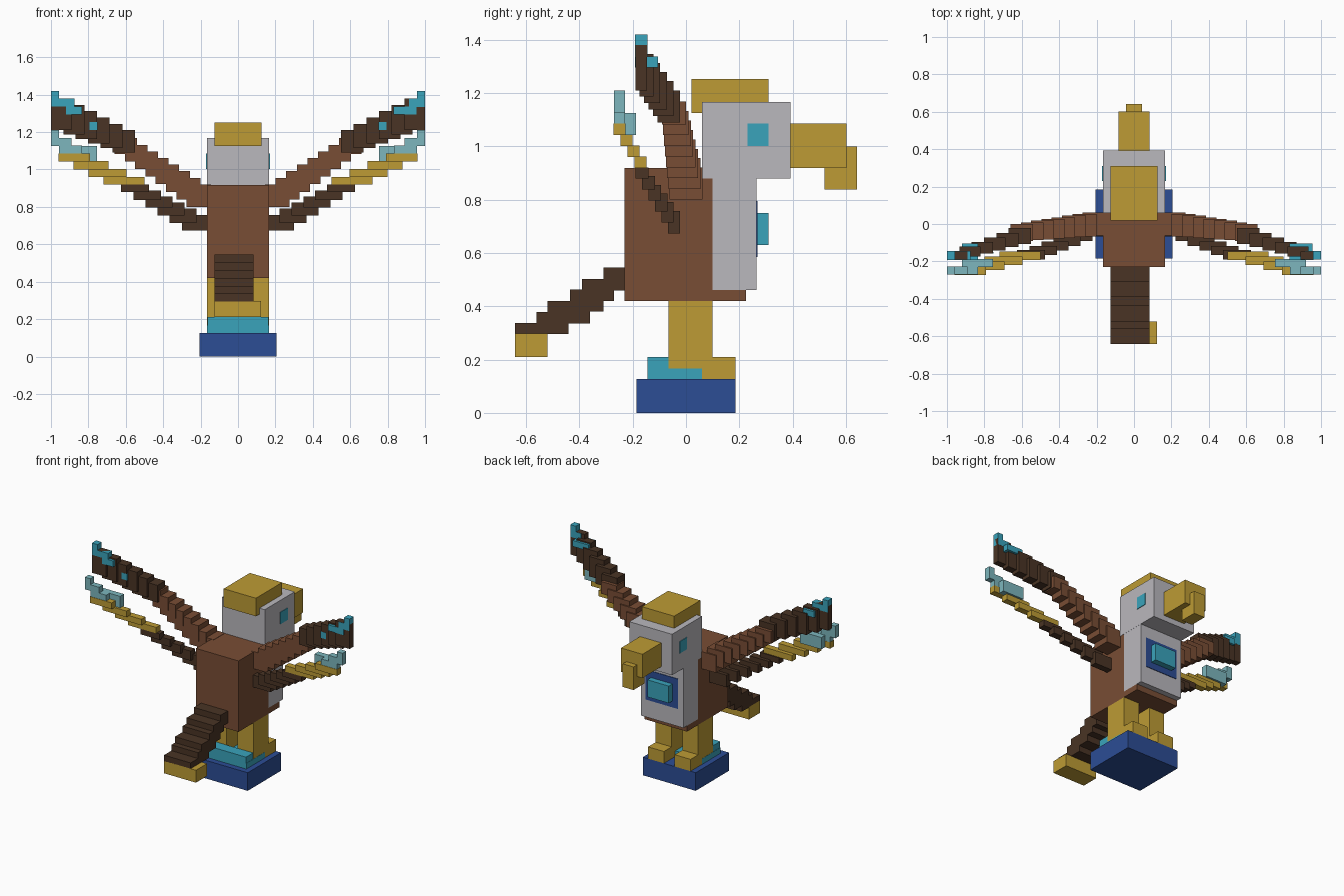
import bpy
import bmesh
from mathutils import Vector

cube = bpy.data.objects.get("Cube")
if cube:
    bpy.data.objects.remove(cube, do_unlink=True)


def material(name, *rgb):
    m = bpy.data.materials.new(name)
    m.use_nodes = True
    colour = (*rgb, 1)
    m.diffuse_color = colour
    m.node_tree.nodes["Principled BSDF"].inputs["Base Color"].default_value = colour
    return m


gold = material("gold", .51, .33, .035)
brown = material("brown", .19, .075, .035)
dark = material("dark_brown", .067, .034, .018)
teal = material("teal", .042, .37, .5)
pale = material("pale_teal", .205, .47, .51)
blue = material("deep_blue", .025, .074, .3)
grey = material("pale_grey", .49, .48, .51)


def part(name, mat, *boxes):
    """One object from boxes given as (x range, y range, z range)."""
    bm = bmesh.new()
    for ranges in boxes:
        low, high = zip(*ranges)
        verts = bmesh.ops.create_cube(bm, size=1)["verts"]
        for v in verts:
            v.co = Vector(h if c > 0 else l for c, l, h in zip(v.co, low, high))
    bmesh.ops.recalc_face_normals(bm, faces=bm.faces)
    mesh = bpy.data.meshes.new(name)
    bm.to_mesh(mesh)
    bm.free()
    mesh.materials.append(mat)
    obj = bpy.data.objects.new(name, mesh)
    bpy.context.collection.objects.link(obj)
    return obj


def mid(w):
    return (-w, w)


def flip(side, a, b):
    return (a, b) if side > 0 else (-b, -a)


def stair(name, mat, side, steps, start, end, size_a, size_b):
    """A row of boxes whose centre and size run evenly between two ends."""
    boxes = []
    for i in range(steps):
        t = i / (steps - 1)
        c = Vector(start).lerp(Vector(end), t)
        h = Vector(size_a).lerp(Vector(size_b), t) / 2
        lo, hi = c - h, c + h
        boxes.append((flip(side, lo.x, hi.x), (lo.y, hi.y), (lo.z, hi.z)))
    return part(name, mat, *boxes)


# Plinth
part("plinth", blue, (mid(.205), mid(.185), (0, .127)))
part("perch", teal, (mid(.164), (-.145, -.066), (.12, .21)),
     (mid(.166), (-.145, .06), (.12, .167)))

# Body, chest and chest gem
part("body", brown, (mid(.165), (-.23, .1), (.42, .918)),
     (mid(.165), (.1, .225), (.42, .461)))
part("chest", grey, (mid(.165), (.1, .265), (.461, .9)))
part("gem_mount", blue, (mid(.125), (.264, .269), (.585, .795)))
part("gem", teal, (mid(.083), (.265, .31), (.63, .75)))

# Head, cap and hooked beak
part("head", grey, (mid(.166), (.06, .392), (.88, 1.167)))
part("cap", gold, (mid(.125), (.02, .31), (1.125, 1.252)))
part("beak", gold, (mid(.083), (.39, .602), (.918, 1.085)))
part("beak_hook", gold, (mid(.042), (.52, .642), (.838, 1.0)))

# Tail steps and tip
TAIL_X = (-.125, .082)
tail = [(-.31, -.22, .545, .46), (-.39, -.27, .503, .42), (-.435, -.31, .462, .38),
        (-.52, -.36, .42, .336), (-.56, -.44, .378, .295), (-.642, -.44, .337, .295)]
part("tail", dark, *[(TAIL_X, (a, b), (low, top)) for a, b, top, low in tail])
part("tail_tip", gold, ((-.125, .123), (-.642, -.52), (.21, .297)))

for side, label in ((1, "left"), (-1, "right")):
    # Legs, feet and eyes
    leg_x = flip(side, .042, .165)
    part(label + "_leg", gold, (leg_x, (-.065, .1), (.127, .43)),
         (leg_x, (.06, .185), (.127, .21)))
    part(label + "_eye", teal, (flip(side, .164, .17), (.23, .31), (1.002, 1.085)))

    # Upper wing
    stair(label + "_upper_wing", brown, side, 8, (.21, 0, .86), (.6, -.045, 1.125),
          (.13, .125, .12), (.12, .09, .085))
    stair(label + "_upper_wing_end", dark, side, 6, (.61, -.065, 1.15), (.945, -.168, 1.295),
          (.12, .085, .12), (.11, .044, .17))
    part(label + "_wing_spot", teal, (flip(side, .75, .795), (-.158, -.15), (1.21, 1.255)))

    # Lower wing
    stair(label + "_lower_wing", dark, side, 6, (.23, -.045, .715), (.55, -.165, .9),
          (.14, .045, .085), (.15, .05, .042))
    stair(label + "_lower_wing_feathers", gold, side, 4, (.61, -.17, .94), (.875, -.25, 1.064),
          (.22, .045, .042), (.17, .045, .044))
    part(label + "_lower_wing_tip", pale,
         (flip(side, .957, 1), (-.27, -.228), (1.125, 1.21)),
         (flip(side, .89, .96), (-.27, -.228), (1.125, 1.168)),
         (flip(side, .835, .957), (-.27, -.228), (1.084, 1.127)),
         (flip(side, .755, .92), (-.23, -.187), (1.042, 1.125)))

# Upper wing tips differ slightly from side to side
part("left_upper_wing_tip", teal, ((.957, 1), (-.191, -.145), (1.335, 1.42)),
     ((.915, .96), (-.192, -.145), (1.335, 1.38)),
     ((.832, .955), (-.192, -.105), (1.295, 1.337)))
part("right_upper_wing_tip", teal, ((-1, -.957), (-.192, -.145), (1.378, 1.42)),
     ((-1, -.875), (-.192, -.145), (1.337, 1.38)),
     ((-.92, -.835), (-.192, -.105), (1.295, 1.337)))
